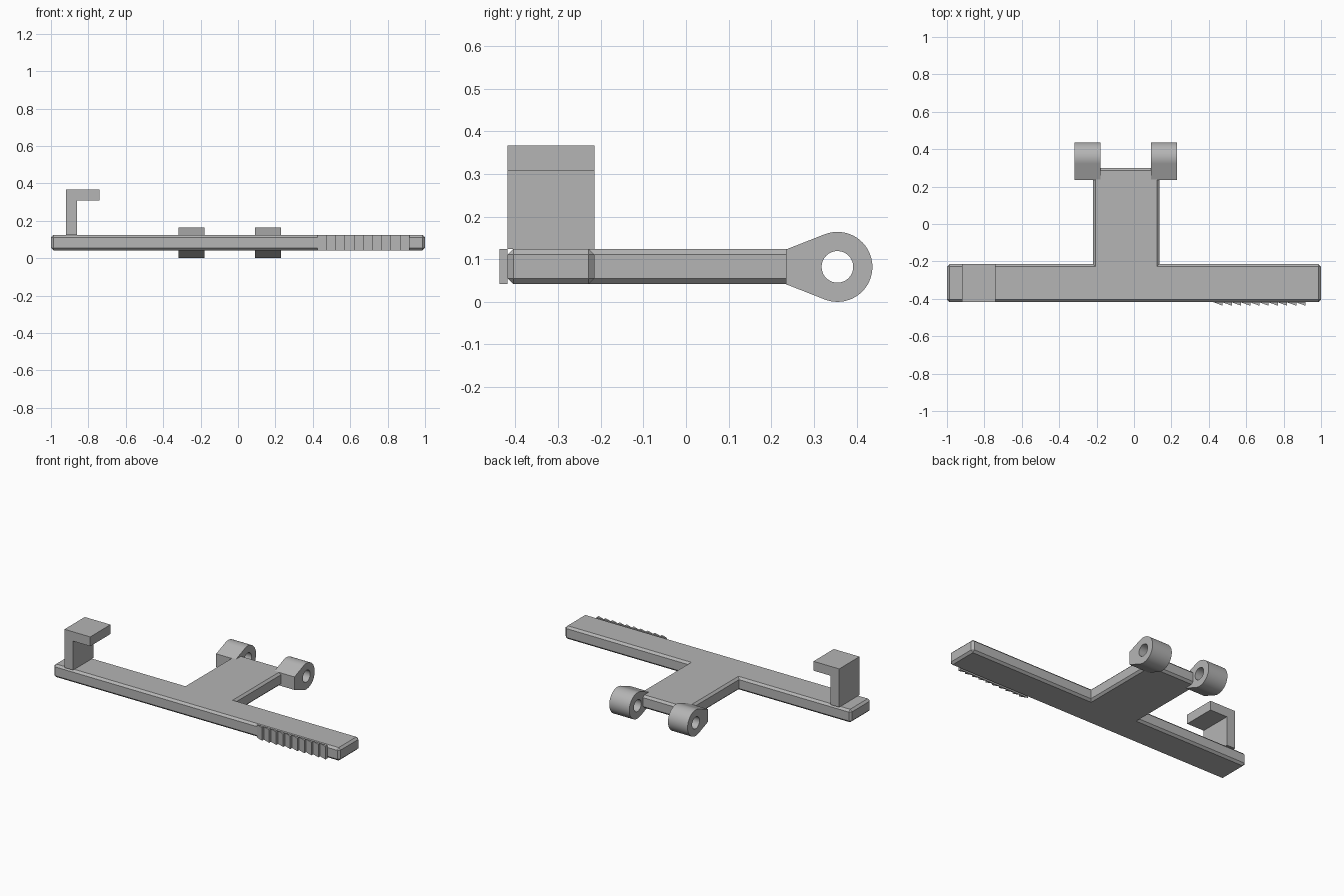
import bpy, bmesh
from math import acos, atan2, cos, hypot, pi, radians, sin
from mathutils import Vector

cube = bpy.data.objects.get("Cube")
if cube:
    bpy.data.objects.remove(cube, do_unlink=True)

# Single grey material
grey = bpy.data.materials.new("plain grey")
grey.use_nodes = True
grey.diffuse_color = (0.46, 0.46, 0.46, 1)
grey.node_tree.nodes["Principled BSDF"].inputs["Base Color"].default_value = grey.diffuse_color

BOTTOM, TOP = 0.042, 0.124
FRONT, BACK = -0.418, -0.215


def finish(name, bm):
    bmesh.ops.recalc_face_normals(bm, faces=bm.faces)
    mesh = bpy.data.meshes.new(name)
    bm.to_mesh(mesh)
    bm.free()
    mesh.materials.append(grey)
    obj = bpy.data.objects.new(name, mesh)
    bpy.context.collection.objects.link(obj)
    return obj


def prism(points, direction):
    """Extrude a flat outline along a direction."""
    bm = bmesh.new()
    face = bm.faces.new([bm.verts.new(p) for p in points])
    ext = bmesh.ops.extrude_face_region(bm, geom=[face])
    moved = [g for g in ext["geom"] if isinstance(g, bmesh.types.BMVert)]
    bmesh.ops.translate(bm, vec=Vector(direction), verts=moved)
    bmesh.ops.recalc_face_normals(bm, faces=bm.faces)
    return bm


# T-shaped plate with chamfered edges, inner corners left sharp
left, right, stem_end = -0.22, 0.135, 0.30
outline = [(-1, FRONT), (1, FRONT), (1, BACK), (right, BACK), (right, stem_end),
           (left, stem_end), (left, BACK), (-1, BACK)]
bm = prism([(x, y, BOTTOM) for x, y in outline], (0, 0, TOP - BOTTOM))


def is_inner_corner(edge):
    a, b = (v.co for v in edge.verts)
    return (abs(a.z - b.z) > 0.01 and abs(a.y - BACK) < 0.001
            and abs(a.x) < 0.5)


bmesh.ops.bevel(bm, geom=[e for e in bm.edges if not is_inner_corner(e)],
                offset=0.013, segments=1, affect='EDGES')
finish("t_plate", bm)

# Hook standing on the right arm
hook = [(-0.92, TOP), (-0.86, TOP), (-0.86, 0.307), (-0.74, 0.307),
        (-0.74, 0.366), (-0.92, 0.366)]
finish("hook", prism([(x, FRONT, z) for x, z in hook], (0, BACK - FRONT, 0)))

# Sawtooth grip strip on the front edge
start, count, pitch = 0.425, 10, 0.0492
teeth = [(start, FRONT)]
for i in range(count):
    x = start + (i + 1) * pitch
    teeth.append((x, -0.437))
    teeth.append((x, FRONT if i == count - 1 else FRONT - 0.001))
finish("grip_teeth", prism([(x, y, BOTTOM) for x, y in teeth], (0, 0, TOP - BOTTOM)))

# Hinge lugs: round eye tapering to the plate thickness
CY, CZ, R, HOLE, REACH = 0.355, 0.082, 0.082, 0.037, 0.12
half = (TOP - BOTTOM) / 2
corner = atan2(half, -REACH)
tangent = corner - acos(R / hypot(half, REACH))


def outer_radius(angle):
    a = abs(angle)
    if a <= tangent:
        return R
    slope = R / cos(a - tangent)
    return slope if a <= corner else REACH / -cos(a)


def hinge_lug(name, x0, x1):
    bm = bmesh.new()
    angles = sorted([radians(d) for d in range(-175, 181, 5)]
                    + [tangent, -tangent, corner, -corner])
    rings = []
    for x, inner in ((x0, False), (x1, False), (x1, True), (x0, True)):
        ring = []
        for a in angles:
            r = HOLE if inner else outer_radius(a)
            ring.append(bm.verts.new((x, CY + r * cos(a), CZ + r * sin(a))))
        rings.append(ring)
    n = len(angles)
    for k in range(4):
        p, q = rings[k], rings[(k + 1) % 4]
        for i in range(n):
            j = (i + 1) % n
            bm.faces.new((p[i], p[j], q[j], q[i]))
    obj = finish(name, bm)
    bpy.ops.object.select_all(action='DESELECT')
    obj.select_set(True)
    bpy.context.view_layer.objects.active = obj
    bpy.ops.object.shade_smooth_by_angle(angle=radians(25))


hinge_lug("right_hinge_lug", -0.317, -0.18)
hinge_lug("left_hinge_lug", 0.09, 0.23)
